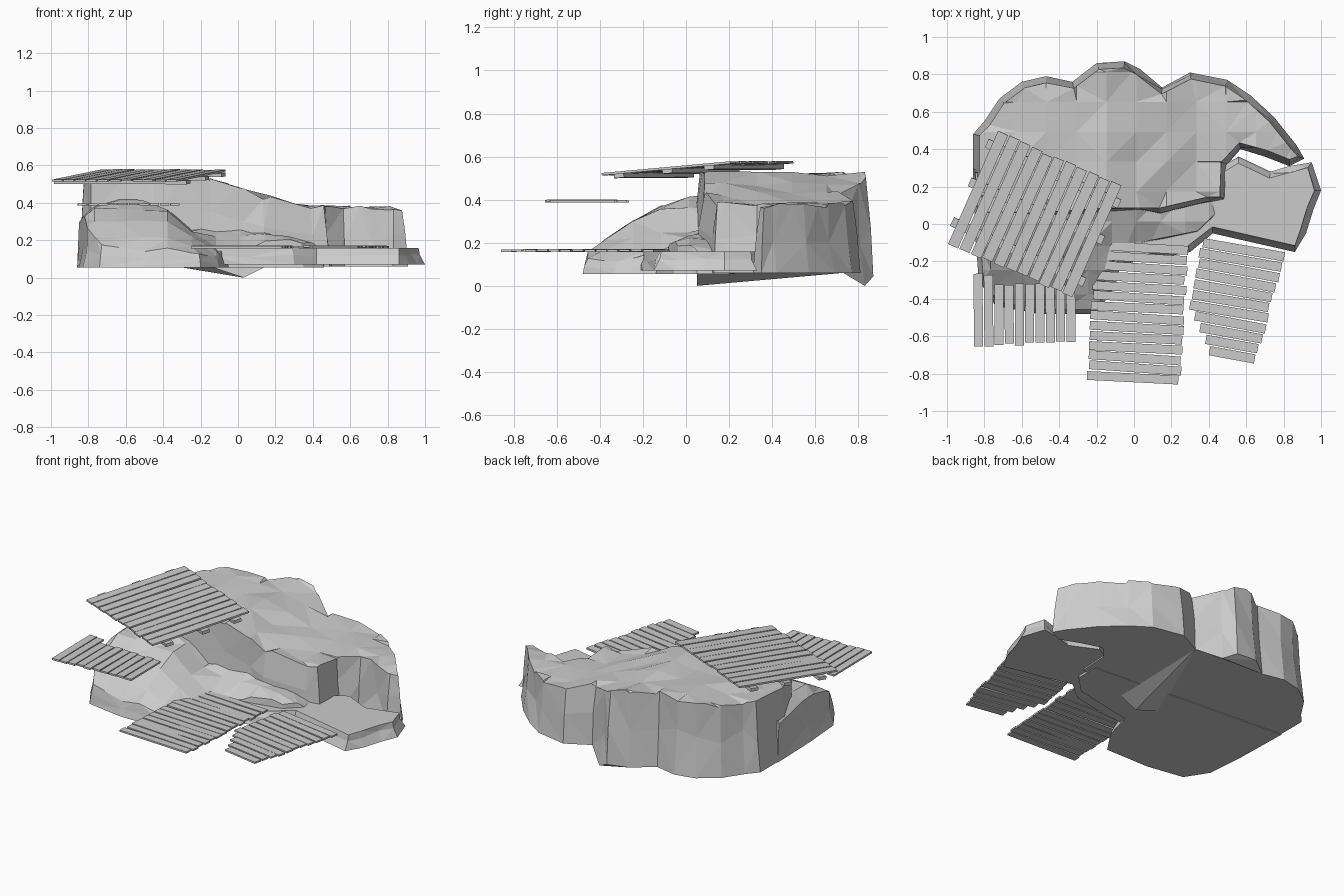
import bpy, bmesh, math, random
from mathutils import Vector, Matrix

if "Cube" in bpy.data.objects:
    bpy.data.objects.remove(bpy.data.objects["Cube"])

random.seed(4)


def interp(pts, t):
    """Piecewise linear curve through (t, value) points."""
    if t <= pts[0][0]:
        return pts[0][1]
    for (a, va), (b, vb) in zip(pts, pts[1:]):
        if t <= b:
            return va + (vb - va) * (t - a) / (b - a)
    return pts[-1][1]


def finish(bm, name):
    me = bpy.data.meshes.new(name)
    bm.to_mesh(me)
    bm.free()
    ob = bpy.data.objects.new(name, me)
    bpy.context.collection.objects.link(ob)
    return ob


def rock(name, outline, bottom, height, taper, step, rough):
    """Faceted rock: base outline, tapered walls, gridded top lifted to height(x, y)."""
    bm = bmesh.new()
    pts = [Vector((x, y)) for x, y in outline]
    n = len(pts)
    area = sum(pts[i - 1].cross(pts[i]) for i in range(n))
    sign = 1 if area > 0 else -1
    inward = []
    for i in range(n):
        t = (pts[(i + 1) % n] - pts[i - 1]).normalized()
        inward.append(Vector((-t.y, t.x)) * sign)
    rings = []
    for k in (0, 1, 2):
        ring = []
        for p, m in zip(pts, inward):
            q = p + m * taper * k / 2
            if k == 1:
                q += m * random.uniform(-.3, .5) * taper
            low, top = bottom(p.x), height(p.x, p.y)
            z = (low, low + (top - low) * random.uniform(.4, .65), 2)[k]
            ring.append(bm.verts.new((q.x, q.y, z)))
        rings.append(ring)
    for a, b in zip(rings, rings[1:]):
        for i in range(n):
            bm.faces.new((a[i - 1], a[i], b[i], b[i - 1]))
    bm.faces.new(rings[0])
    bm.faces.new(rings[2])
    # grid cuts on the top only, which still waits at z = 2
    if step:
        for axis in (0, 1):
            for c in range(-9, 10):
                co, no = Vector(), Vector()
                co[axis], no[axis] = c * step + .013, 1
                fs = [f for f in bm.faces if all(v.co.z > 1.9 for v in f.verts)]
                geom = set(fs)
                for f in fs:
                    geom.update(f.verts)
                    geom.update(f.edges)
                bmesh.ops.bisect_plane(bm, geom=list(geom), plane_co=co, plane_no=no, dist=1e-4)
    for v in bm.verts:
        if v.co.z > 1.9:
            v.co.z = height(v.co.x, v.co.y) + random.uniform(-rough, rough)
    bmesh.ops.triangulate(bm, faces=bm.faces[:])
    bmesh.ops.recalc_face_normals(bm, faces=bm.faces[:])
    return finish(bm, name)


def box(bm, mat, centre, size):
    m = mat @ Matrix.Translation(centre) @ Matrix.Rotation(random.uniform(-.012, .012), 4, 'Z') \
        @ Matrix.Diagonal((*size, 1))
    bmesh.ops.create_cube(bm, size=1, matrix=m)


def deck(name, centre, angle, rows, length, width, tilt=0, beams=(), trim=lambda t: (0, 0)):
    """Planks along local X, laid in rows along local Y; trim shortens the two ends."""
    bm = bmesh.new()
    mat = Matrix.Translation(centre) @ Matrix.Rotation(math.radians(angle), 4, 'Z') \
        @ Matrix.Rotation(tilt, 4, 'Y')
    pitch = width / rows
    for i in range(rows):
        a, b = trim((i + .5) / rows)
        x0 = -length / 2 + a + random.uniform(-.008, .008)
        x1 = length / 2 - b + random.uniform(-.008, .008)
        y = -width / 2 + (i + .5) * pitch
        box(bm, mat, ((x0 + x1) / 2, y, random.uniform(-.002, .002)), (x1 - x0, pitch * .88, .011))
    for x in beams:
        box(bm, mat, (x, 0, -.016), (.05, width + .05, .02))
    return finish(bm, name)


# tall cliff at the back
cliff_top = [(-.85, .49), (-.6, .515), (-.07, .52), (0, .48), (.12, .43), (.2, .43), (.35, .38), (.9, .37)]
cliff_base = [(-.08, .06), (.03, 0), (.15, .06)]
cliff = [(-.86, .2), (-.86, .48), (-.8, .55), (-.72, .67), (-.6, .76), (-.47, .79), (-.33, .76),
         (-.2, .86), (-.05, .87), (.03, .83), (.15, .73), (.3, .81), (.5, .77), (.62, .69),
         (.75, .57), (.87, .42), (.91, .35), (.83, .31), (.7, .36), (.57, .4), (.5, .32),
         (.49, .13), (.4, .11), (.14, .05), (.03, .05), (-.15, .05), (-.45, .03), (-.8, .03)]
rock("cliff", cliff, lambda x: interp(cliff_base, x), lambda x, y: interp(cliff_top, x), .035, .16, .012)

# sloping rock at the front left, running on to the cliff foot
slope_left = [(-.48, .13), (-.4, .19), (-.2, .33), (0, .41), (.08, .44)]
slope_mid = [(-.35, .11), (-.12, .16), (.1, .28)]
slope_cap = [(-.86, .28), (-.78, .37), (-.67, .43), (-.4, .39), (-.25, .25), (0, .28), (.2, .24), (.45, .16)]


def slope_height(x, y):
    w = interp([(-.35, 0), (-.15, 1)], x)
    front = interp(slope_left, y) * (1 - w) + interp(slope_mid, y) * w
    return min(front, interp(slope_cap, x))


slope = [(-.86, .3), (-.85, -.05), (-.83, -.3), (-.74, -.44), (-.5, -.48), (-.2, -.48), (-.1, -.33),
         (-.05, -.14), (.1, -.11), (.35, -.06), (.46, .05), (.46, .2), (-.2, .25)]
rock("sloping_rock", slope, lambda x: .055, slope_height, .025, .13, .012)

# low flat ledge on the right
ledge = [(.45, .3), (.56, .36), (.73, .28), (.83, .31), (.95, .33), (1, .18), (.96, .08), (.92, -.05),
         (.86, -.15), (.42, -.05), (.3, -.15), (.05, -.2), (-.2, -.22), (-.15, .15)]
rock("low_ledge", ledge, lambda x: .07, lambda x, y: .16, .035, 0, 0)

# plank decks
deck("upper_deck", (-.53, .05, .546), 66, 11, .65, .73, tilt=-.083, beams=(-.22, .02, .24))
deck("left_deck", (-.585, -.46, .393), 90, 10, .38, .55,
     trim=lambda t: (.02 * (1 - t), .055 if t < .8 else 0))
deck("centre_deck", (.02, -.475, .164), -3.5, 14, .49, .75)
deck("right_deck", (.535, -.415, .164), -10, 11, .45, .62,
     trim=lambda t: (max(0, .4 - t) * .42, .06 * (1 - t)))
